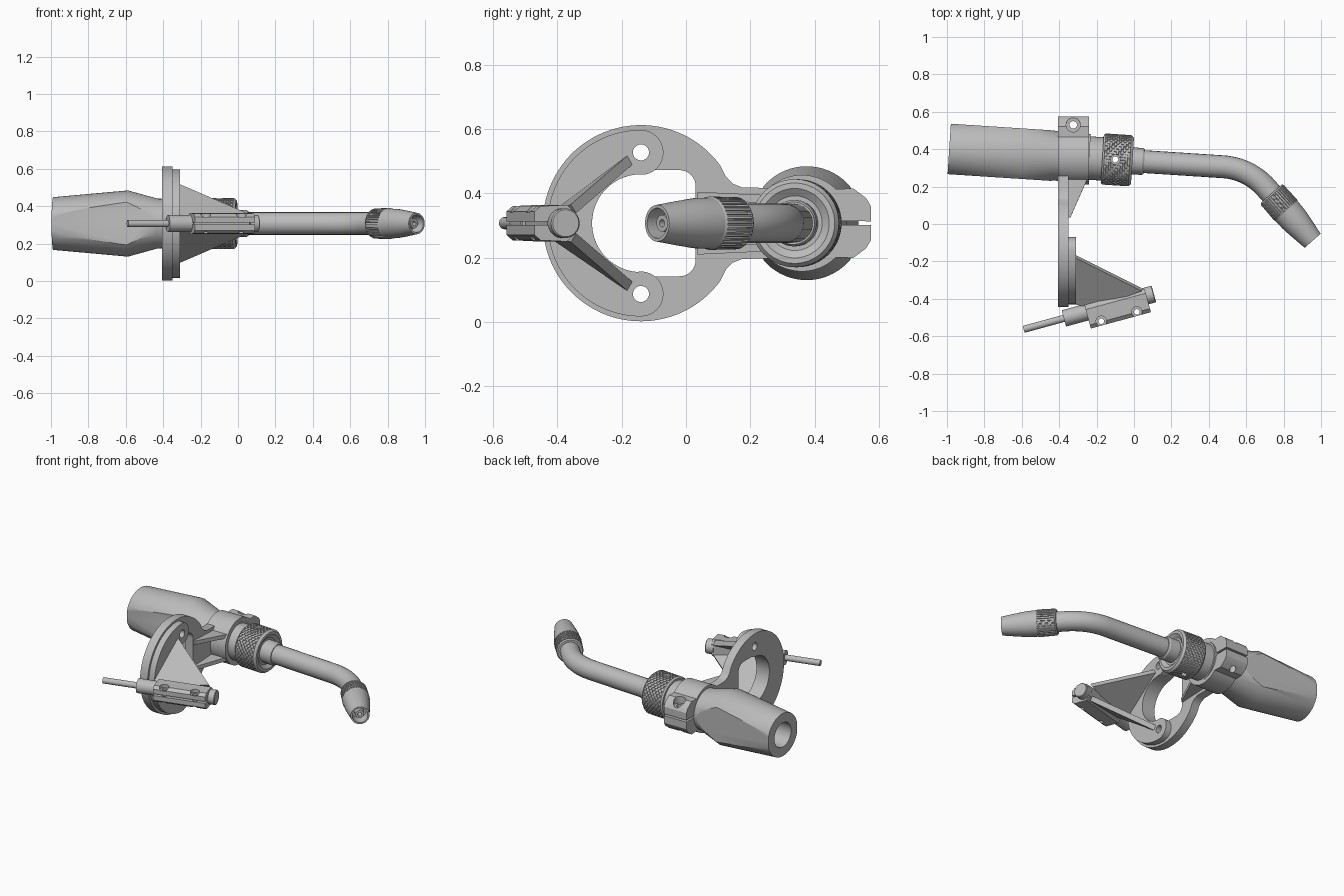
import bpy, bmesh
from math import sin, cos, pi, radians, tan, hypot
from mathutils import Matrix, Vector

cube = bpy.data.objects.get("Cube")
if cube:
    bpy.data.objects.remove(cube)

grey = bpy.data.materials.new("metal_grey")
grey.use_nodes = True
COLOUR = (0.5, 0.5, 0.5, 1)
grey.diffuse_color = COLOUR
grey.node_tree.nodes["Principled BSDF"].inputs["Base Color"].default_value = COLOUR


def frame(origin, d):
    """Local z runs along d (horizontal), local x sideways, local y up."""
    z = Vector((d[0], d[1], 0)).normalized()
    x = Vector((-z.y, z.x, 0))
    m = Matrix((x, Vector((0, 0, 1)), z)).transposed().to_4x4()
    return Matrix.Translation(origin) @ m


def add(name, bm, matrix=Matrix(), angle=30):
    bm.transform(matrix)
    bmesh.ops.recalc_face_normals(bm, faces=bm.faces)
    me = bpy.data.meshes.new(name)
    bm.to_mesh(me)
    bm.free()
    ob = bpy.data.objects.new(name, me)
    bpy.context.collection.objects.link(ob)
    me.materials.append(grey)
    smooth(ob, angle)
    return ob


def smooth(ob, angle=30):
    bpy.ops.object.select_all(action='DESELECT')
    ob.select_set(True)
    bpy.context.view_layer.objects.active = ob
    bpy.ops.object.shade_smooth_by_angle(angle=radians(angle))


def lathe(name, profile, matrix, seg=48, pits=None):
    """Turn (distance, radius) points round the local z axis; pits picks sunken faces."""
    bm = bmesh.new()
    rings = [[bm.verts.new((r * cos(2 * pi * i / seg), r * sin(2 * pi * i / seg), s))
              for i in range(seg)] for s, r in profile]
    sunk = []
    for j, (a, b) in enumerate(zip(rings, rings[1:])):
        for i in range(seg):
            k = (i + 1) % seg
            f = bm.faces.new((a[i], a[k], b[k], b[i]))
            if pits and pits(i, j):
                sunk.append(f)
    bmesh.ops.remove_doubles(bm, verts=bm.verts, dist=1e-5)
    bmesh.ops.recalc_face_normals(bm, faces=bm.faces)
    if sunk:
        bmesh.ops.inset_individual(bm, faces=sunk, thickness=0.002, depth=-0.005)
    return add(name, bm, matrix)


def extrude(name, loops, start, end, matrix):
    """Fill outlines (inner loops become holes) and extrude them along local z."""
    cu = bpy.data.curves.new(name, 'CURVE')
    cu.dimensions, cu.fill_mode, cu.extrude = '2D', 'BOTH', (end - start) / 2
    for loop in loops:
        sp = cu.splines.new('POLY')
        sp.points.add(len(loop) - 1)
        for p, (x, y) in zip(sp.points, loop):
            p.co = (x, y, 0, 1)
        sp.use_cyclic_u = True
    tmp = bpy.data.objects.new(name + "_outline", cu)
    bpy.context.collection.objects.link(tmp)
    bpy.context.view_layer.update()
    me = tmp.to_mesh()
    bm = bmesh.new()
    bm.from_mesh(me)
    tmp.to_mesh_clear()
    bpy.data.objects.remove(tmp)
    bmesh.ops.remove_doubles(bm, verts=bm.verts, dist=1e-5)
    return add(name, bm, matrix @ Matrix.Translation((0, 0, (start + end) / 2)))


def boolean(ob, cutter, operation='DIFFERENCE'):
    mod = ob.modifiers.new("cut", 'BOOLEAN')
    mod.object, mod.operation, mod.solver = cutter, operation, 'EXACT'
    bpy.context.view_layer.objects.active = ob
    bpy.ops.object.modifier_apply(modifier=mod.name)
    bpy.data.objects.remove(cutter)
    smooth(ob)


def drill(ob, x, y, z, r, depth=1.0):
    """Vertical round hole from height z downwards."""
    bm = bmesh.new()
    bmesh.ops.create_cone(bm, cap_ends=True, segments=24, radius1=r, radius2=r, depth=depth)
    boolean(ob, add("hole_cutter", bm, Matrix.Translation((x, y, z - depth / 2))))


def arc(cx, cy, r, a0, a1, n=24):
    return [(cx + r * cos(radians(a0 + (a1 - a0) * i / n)),
             cy + r * sin(radians(a0 + (a1 - a0) * i / n))) for i in range(n + 1)]


def circle(cx, cy, r, n=24):
    return arc(cx, cy, r, 0, 360, n)[:-1]


def mirrored(pts, zc):
    """Close an upper half outline with its reflection in height zc."""
    return pts + [(x, 2 * zc - y) for x, y in reversed(pts)]


ZC = 0.307          # height of the centre plane
RY = -0.14          # centre of the ring
UP = frame((0, 0, 0), (1, 0))

# Mounting plate: ring with a short neck
holes = [circle(RY, ZC + s * 0.22, 0.025) for s in (1, -1)]
outline = mirrored(arc(RY, ZC, 0.305, 180, 36, 40)[1:] +
                   [(0.125, 0.45), (0.145, 0.43), (0.175, 0.418), (0.3, 0.416)], ZC)
outline.append((RY - 0.305, ZC))
opening = mirrored(arc(RY, ZC, 0.152, 178, 95, 20) + [(-0.1, 0.472)] +
                   arc(-0.02, 0.422, 0.05, 90, 0, 8), ZC)
extrude("mounting_plate", [outline, opening] + holes, -0.405, -0.35, UP)

# C-shaped flange with rounded ends
band = (arc(RY, ZC, 0.29, 90, 270, 40) + arc(RY, ZC - 0.22, 0.07, -90, 90, 16)[1:] +
        arc(RY, ZC, 0.152, 270, 90, 40)[1:] + arc(RY, ZC + 0.22, 0.07, -90, 90, 16)[1:-1])
extrude("flange", [band] + holes, -0.35, -0.31, UP)

# Split clamp with ears, plus its two gusset ribs
half = ([(0.575, 0.313), (0.575, 0.36), (0.56, 0.385), (0.52, 0.415)] +
        arc(0.36, ZC, 0.15, 45, 180, 24))
inner = arc(0.36, ZC, 0.12, 180, 3, 30)
clamp_shape = half[:-1] + [(x, 2 * ZC - y) for x, y in reversed(half)]
clamp_shape += [(x, 2 * ZC - y) for x, y in reversed(inner)] + inner[1:]
clamp = extrude("clamp", [clamp_shape], -0.405, -0.24, UP)
drill(clamp, -0.325, 0.53, 1, 0.02, 2)
drill(clamp, -0.325, 0.53, 1, 0.038, 0.63)


def slab(name, pts, thickness):
    """Flat plate through the points, thickened both ways."""
    v = [Vector(p) for p in pts]
    n = (v[1] - v[0]).cross(v[2] - v[0]).normalized() * thickness / 2
    bm = bmesh.new()
    a = [bm.verts.new(p + n) for p in v]
    b = [bm.verts.new(p - n) for p in v]
    bm.faces.new(a)
    bm.faces.new(b[::-1])
    for i in range(len(v)):
        k = (i + 1) % len(v)
        bm.faces.new((a[i], b[i], b[k], a[k]))
    return add(name, bm)


for side, s in (("upper", 1), ("lower", -1)):
    slab(side + "_clamp_rib", [(-0.36, 0.035, ZC + s * 0.085), (-0.34, 0.035, ZC + s * 0.085),
         (-0.245, 0.25, ZC + s * 0.075), (-0.36, 0.25, ZC + s * 0.075)], 0.025)
    # Slanted webs from the flange to the wire guide
    slab(side + "_web", [(-0.32, -0.17, ZC + s * 0.2), (0.04, -0.35, ZC + s * 0.045),
         (-0.22, -0.445, ZC + s * 0.012), (-0.32, -0.42, ZC + s * 0.012)], 0.032)

# Torch handle with flattened sides
SLOPE = (1, -0.065)
TORCH = frame((0, 0.337, ZC), SLOPE)
handle = lathe("handle", [(-0.75, 0), (-0.75, 0.08), (-0.99, 0.08), (-0.99, 0.141),
               (-0.59, 0.177), (-0.43, 0.133), (-0.24, 0.128), (-0.24, 0.116),
               (-0.165, 0.116), (-0.165, 0)], TORCH, 64)
bm = bmesh.new()
bmesh.ops.create_cube(bm, size=1, matrix=Matrix.Diagonal((0.27, 1, 3, 1)))
boolean(handle, add("flat_cutter", bm, TORCH), 'INTERSECT')

# Knurled nut with cross hole, and the sleeve in front of it
rows = [(-0.16 + 0.0125 * i, 0.137) for i in range(12)]
nut = lathe("knurled_nut", [(-0.17, 0), (-0.17, 0.128)] + rows +
            [(-0.008, 0.125), (-0.008, 0.108), (-0.025, 0.085), (-0.025, 0)], TORCH, 56,
            lambda i, j: 2 <= j <= 12 and (i + j) % 2)
drill(nut, -0.1, 0.345, 1, 0.016, 2)
drill(nut, -0.1, 0.345, 1, 0.026, 0.575)
lathe("sleeve", [(-0.04, 0), (-0.04, 0.072), (0.045, 0.072), (0.055, 0.066), (0.055, 0)], TORCH)

# Swan neck tube: straight, then a bend towards the nozzle
corner = Vector((0.615, 0.297, ZC))
d1 = Vector((*SLOPE, 0)).normalized()
d2 = Vector((0.66, -0.75, 0)).normalized()
turn = d1.angle(d2)
reach = 0.14
radius = reach / tan(turn / 2)
centre = corner - d1 * reach + Vector((d1.y, -d1.x, 0)) * radius
path = [Vector((0, 0.337, ZC))]
path += [centre + Matrix.Rotation(-turn * i / 14, 3, 'Z') @ (corner - d1 * reach - centre)
         for i in range(15)]
path.append(corner + d2 * 0.22)
tube = bpy.data.curves.new("neck_tube", 'CURVE')
tube.dimensions, tube.bevel_depth, tube.bevel_resolution = '3D', 0.061, 8
tube.use_fill_caps = True
sp = tube.splines.new('POLY')
sp.points.add(len(path) - 1)
for p, co in zip(sp.points, path):
    p.co = (*co, 1)
holder = bpy.data.objects.new("tube_path", tube)
bpy.context.collection.objects.link(holder)
bpy.context.view_layer.update()
bm = bmesh.new()
bm.from_mesh(holder.to_mesh())
holder.to_mesh_clear()
bpy.data.objects.remove(holder)
add("neck_tube", bm)

# Ribbed grip ring, nozzle and contact tip
NOZZLE = frame(corner, d2)
lathe("grip_ring", [(0.18, 0), (0.18, 0.074), (0.188, 0.081), (0.295, 0.083), (0.303, 0.079),
      (0.303, 0)], NOZZLE, 72, lambda i, j: j == 2 and i % 2)
lathe("nozzle", [(0.29, 0), (0.29, 0.08), (0.36, 0.078), (0.43, 0.069), (0.515, 0.057),
      (0.515, 0.047), (0.44, 0.047), (0.44, 0)], NOZZLE)
lathe("contact_tip", [(0.43, 0), (0.43, 0.03), (0.495, 0.026), (0.495, 0.012), (0.45, 0.012),
      (0.45, 0)], NOZZLE, 24)

# Wire guide: slotted block, rod, bush and end cap on one tilted axis
tilt = (cos(radians(15.2)), sin(radians(15.2)))
GUIDE = frame((-0.1, -0.43, ZC), tilt)
section = mirrored([(-0.03, ZC + 0.006), (-0.09, ZC + 0.006), (-0.09, ZC + 0.036),
                    (-0.07, ZC + 0.053), (0.015, ZC + 0.057), (0.04, ZC + 0.035)], ZC)
block = extrude("guide_block", [section], -0.16, 0.173,
                GUIDE @ Matrix.Translation((0, -ZC, 0)))
for x, y in ((-0.175, -0.52), (0.015, -0.47)):
    drill(block, x, y, 1, 0.015, 2)
    drill(block, x, y, 1, 0.028, 0.66)
for name, a, b, r in (("guide_rod", -0.508, -0.27, 0.019), ("guide_bush", -0.285, -0.15, 0.045),
                      ("guide_cap", 0.16, 0.214, 0.046)):
    lathe(name, [(a, 0), (a, r), (b - 0.004, r), (b, r - 0.004), (b, 0)], GUIDE, 32)
